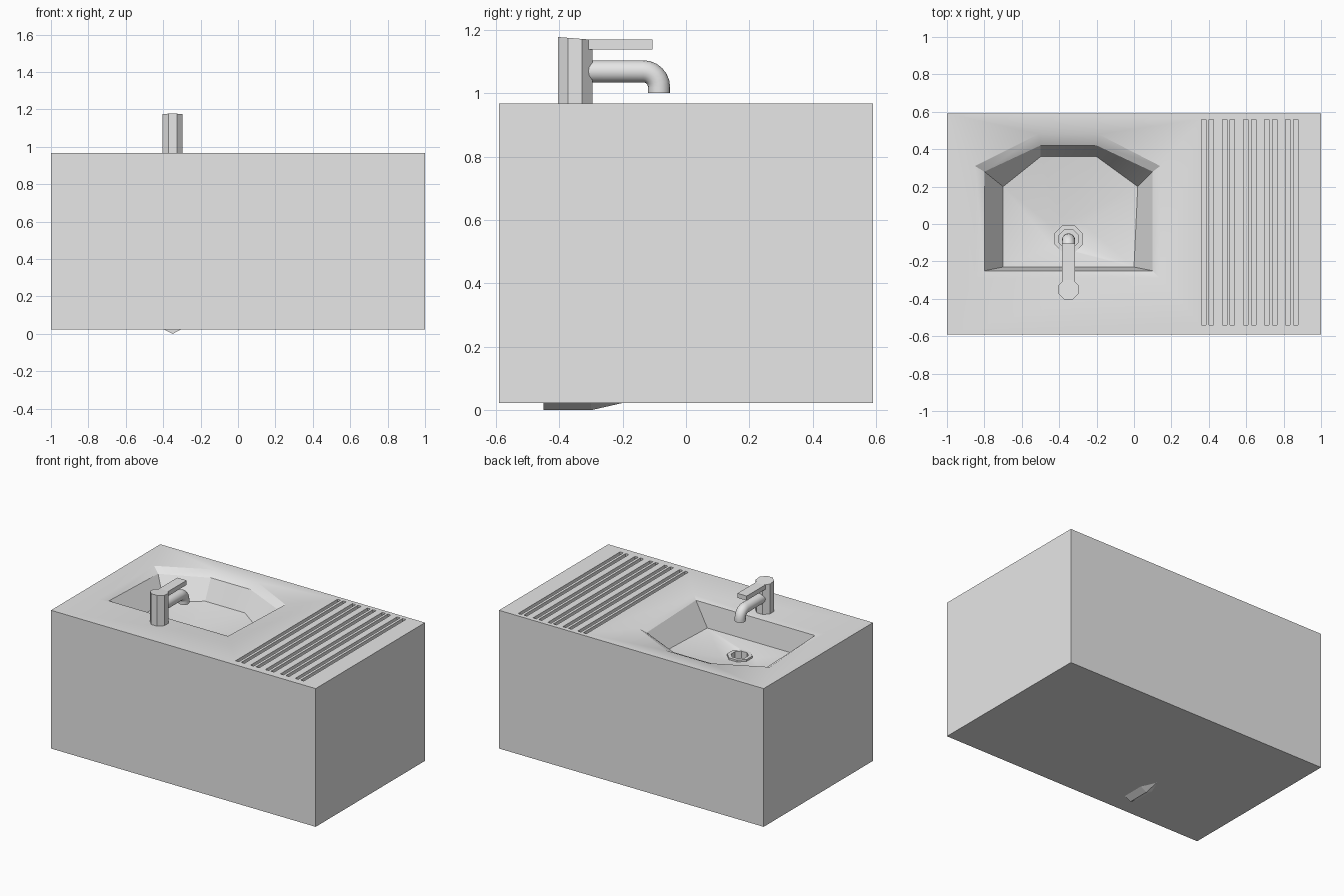
import bpy, bmesh, math
from mathutils import Vector

if "Cube" in bpy.data.objects:
    bpy.data.objects.remove(bpy.data.objects["Cube"])

grey = bpy.data.materials.new("light grey")
grey.use_nodes = True
grey.diffuse_color = (0.8, 0.8, 0.8, 1)
grey.node_tree.nodes["Principled BSDF"].inputs["Base Color"].default_value = (0.8, 0.8, 0.8, 1)

TOP, BASE = 0.967, 0.023
TAP_X, TAP_Y = -0.35, -0.35
DRAIN = Vector((-0.35, -0.08, 0.755))


def make(name, bm):
    bmesh.ops.recalc_face_normals(bm, faces=bm.faces)
    mesh = bpy.data.meshes.new(name)
    bm.to_mesh(mesh)
    bm.free()
    mesh.materials.append(grey)
    obj = bpy.data.objects.new(name, mesh)
    bpy.context.collection.objects.link(obj)
    return obj


def add_box(bm, x0, x1, y0, y1, z0, z1):
    verts = bmesh.ops.create_cube(bm, size=1)["verts"]
    for v in verts:
        v.co = ((x0 + x1) / 2 + v.co.x * (x1 - x0),
                (y0 + y1) / 2 + v.co.y * (y1 - y0),
                (z0 + z1) / 2 + v.co.z * (z1 - z0))


def loft(name, rings):
    """Closed solid through rings with equal point counts."""
    bm = bmesh.new()
    loops = [[bm.verts.new(p) for p in ring] for ring in rings]
    n = len(loops[0])
    for a, b in zip(loops, loops[1:]):
        for i in range(n):
            j = (i + 1) % n
            bm.faces.new((a[i], a[j], b[j], b[i]))
    bm.faces.new(loops[0])
    bm.faces.new(loops[-1])
    return make(name, bm)


def circle(centre, r, z, n=8):
    return [(centre[0] + r * math.cos((i + 0.5) * math.tau / n),
             centre[1] + r * math.sin((i + 0.5) * math.tau / n), z) for i in range(n)]


def smooth(obj, angle):
    bpy.ops.object.select_all(action='DESELECT')
    obj.select_set(True)
    bpy.context.view_layer.objects.active = obj
    bpy.ops.object.shade_smooth_by_angle(angle=math.radians(angle))


def cut(obj, cutter):
    mod = obj.modifiers.new("cut", 'BOOLEAN')
    mod.operation, mod.solver, mod.object = 'DIFFERENCE', 'EXACT', cutter
    bpy.context.view_layer.objects.active = obj
    bpy.ops.object.modifier_apply(modifier=mod.name)
    bpy.data.objects.remove(cutter)


# Solid counter block
bm = bmesh.new()
add_box(bm, -1, 1, -0.59, 0.59, BASE, TOP)
counter = make("counter", bm)

# Basin hollow: rim, opening, floor edge, drain seat
rim = [(-0.85, -0.29), (0.14, -0.29), (0.14, 0.31), (-0.19, 0.48), (-0.51, 0.48), (-0.85, 0.31)]
opening = [(-0.8, -0.25), (0.1, -0.25), (0.1, 0.28), (-0.2, 0.42), (-0.5, 0.42), (-0.8, 0.28)]
floor = [(-0.7, -0.23), (0, -0.23), (0.02, 0.2), (-0.2, 0.36), (-0.5, 0.36), (-0.7, 0.2)]
seat = [DRAIN + (Vector((x, y, DRAIN.z)) - DRAIN) * 0.25 for x, y in floor]
basin = loft("basin_cutter", [
    [(x, y, TOP + 0.02) for x, y in rim],
    [(x, y, TOP) for x, y in rim],
    [(x, y, TOP - (0.012 if y < 0 else 0.03)) for x, y in opening],
    [(x, y, 0.8) for x, y in floor],
    seat])
cut(counter, basin)
cut(counter, loft("drain_cutter", [circle(DRAIN, 0.055, z) for z in (0.69, 0.85)]))

# Draining grooves in pairs
bm = bmesh.new()
for i in range(5):
    for offset in (0, 0.042):
        x = 0.36 + i * 0.1125 + offset
        add_box(bm, x, x + 0.024, -0.54, 0.56, TOP - 0.02, TOP + 0.02)
cut(counter, make("groove_cutter", bm))
smooth(counter, 28)

# Drain collar, an open octagonal ring
bm = bmesh.new()
rings = [[bm.verts.new(p) for p in circle(DRAIN, r, z)]
         for r, z in ((0.08, 0.745), (0.08, 0.768), (0.055, 0.768), (0.055, 0.745))]
for k in range(4):
    a, b = rings[k], rings[(k + 1) % 4]
    for i in range(8):
        j = (i + 1) % 8
        bm.faces.new((a[i], a[j], b[j], b[i]))
make("drain_collar", bm)

# Octagonal tap body with a slightly sloping top
body = [circle((TAP_X, TAP_Y), 0.059, z) for z in (TOP - 0.01, 1.173)]
body[1] = [(x, y, z - (y - TAP_Y) * 0.08) for x, y, z in body[1]]
loft("tap_body", body)

# Flat lever
bm = bmesh.new()
add_box(bm, TAP_X - 0.035, TAP_X + 0.035, TAP_Y + 0.02, -0.105, 1.138, 1.169)
make("tap_lever", bm)

# Spout swept along a quarter bend
path = [(TAP_Y, 1.069, 0)]
for i in range(7):
    a = math.radians(15 * i)
    path.append((-0.135 + 0.05 * math.sin(a), 1.019 + 0.05 * math.cos(a), a))
path.append((-0.085, 1.0, math.pi / 2))
rings = []
for y, z, a in path:
    rings.append([(TAP_X + 0.035 * math.cos(t), y + 0.035 * math.sin(t) * math.sin(a),
                   z + 0.035 * math.sin(t) * math.cos(a))
                  for t in (math.tau * i / 16 for i in range(16))])
smooth(loft("tap_spout", rings), 40)

# Lower edge of the waste pipe under the block
loft("waste_pipe", [
    [(TAP_X - w, y, BASE + 0.005), (TAP_X + w, y, BASE + 0.005), (TAP_X, y, z)]
    for y, w, z in ((-0.45, 0.055, 0), (-0.3, 0.055, 0), (-0.2, 0.012, BASE))])
